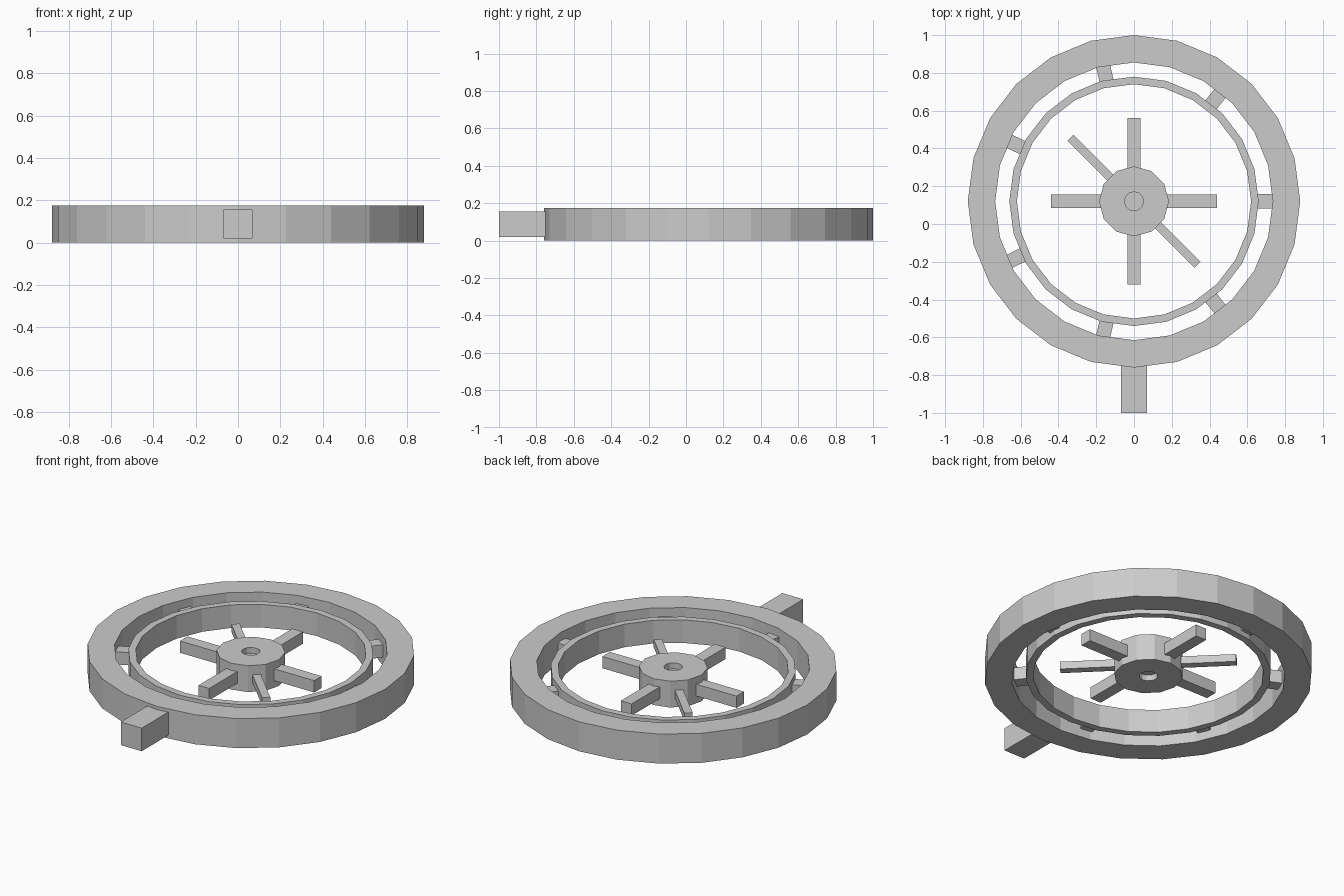
import bpy
import bmesh
import math
from mathutils import Matrix, Vector

cube = bpy.data.objects.get("Cube")
if cube:
    bpy.data.objects.remove(cube, do_unlink=True)

CENTRE = Vector((0, 0.12, 0))   # wheel axis
MID = 0.0875                    # mid height of the wheel

grey = bpy.data.materials.new("plain_grey")
grey.use_nodes = True
grey.diffuse_color = (0.6, 0.6, 0.6, 1)
bsdf = next(n for n in grey.node_tree.nodes if n.type == 'BSDF_PRINCIPLED')
bsdf.inputs["Base Color"].default_value = grey.diffuse_color


def finish(name, bm):
    bmesh.ops.recalc_face_normals(bm, faces=bm.faces)
    mesh = bpy.data.meshes.new(name)
    bm.to_mesh(mesh)
    bm.free()
    mesh.materials.append(grey)
    obj = bpy.data.objects.new(name, mesh)
    obj.location = CENTRE
    bpy.context.collection.objects.link(obj)
    return obj


def lathe(name, profile, sides):
    """Revolve a closed (radius, height) profile around the wheel axis."""
    bm = bmesh.new()
    loops = []
    for i in range(sides):
        a = math.tau * i / sides
        loops.append([bm.verts.new((r * math.cos(a), r * math.sin(a), MID + h))
                      for r, h in profile])
    n = len(profile)
    for i in range(sides):
        p, q = loops[i], loops[(i + 1) % sides]
        for j in range(n):
            k = (j + 1) % n
            if profile[j][0] + profile[k][0] > 0:
                bm.faces.new((p[j], q[j], q[k], p[k]))
    bmesh.ops.remove_doubles(bm, verts=bm.verts, dist=1e-5)
    return finish(name, bm)


def ring(name, inner, outer, height):
    h = height / 2
    return lathe(name, [(inner, -h), (outer, -h), (outer, h), (inner, h)], 24)


def bar(name, start, end, width, degrees):
    """Square bar pointing outward from the axis."""
    bm = bmesh.new()
    bmesh.ops.create_cube(bm, size=1)
    bm.transform(Matrix.Rotation(math.radians(degrees), 4, 'Z')
                 @ Matrix.Translation(((start + end) / 2, 0, MID))
                 @ Matrix.Diagonal((end - start, width, width, 1)))
    return finish(name, bm)


# Rims
ring("outer_rim", 0.735, 0.88, 0.175)
ring("inner_rim", 0.62, 0.66, 0.137)

# Hub with a round recess on both faces
lathe("hub", [(0, -0.043), (0.05, -0.043), (0.05, -0.078), (0.185, -0.078),
              (0.185, 0.078), (0.05, 0.078), (0.05, 0.043), (0, 0.043)], 12)

# Seven links between the rims
for i in range(7):
    bar(f"rim_link_{i + 1}", 0.64, 0.75, 0.075, 360 * i / 7)

# Four wide spokes and two thin diagonal ones
for i in range(4):
    bar(f"wide_spoke_{i + 1}", 0.15, 0.44, 0.07, 90 * i)
for i, angle in enumerate((135, -45)):
    bar(f"thin_spoke_{i + 1}", 0.15, 0.475, 0.045, angle)

# Stem sticking out at the front
bar("stem", 0.8, 1.12, 0.137, -90)
